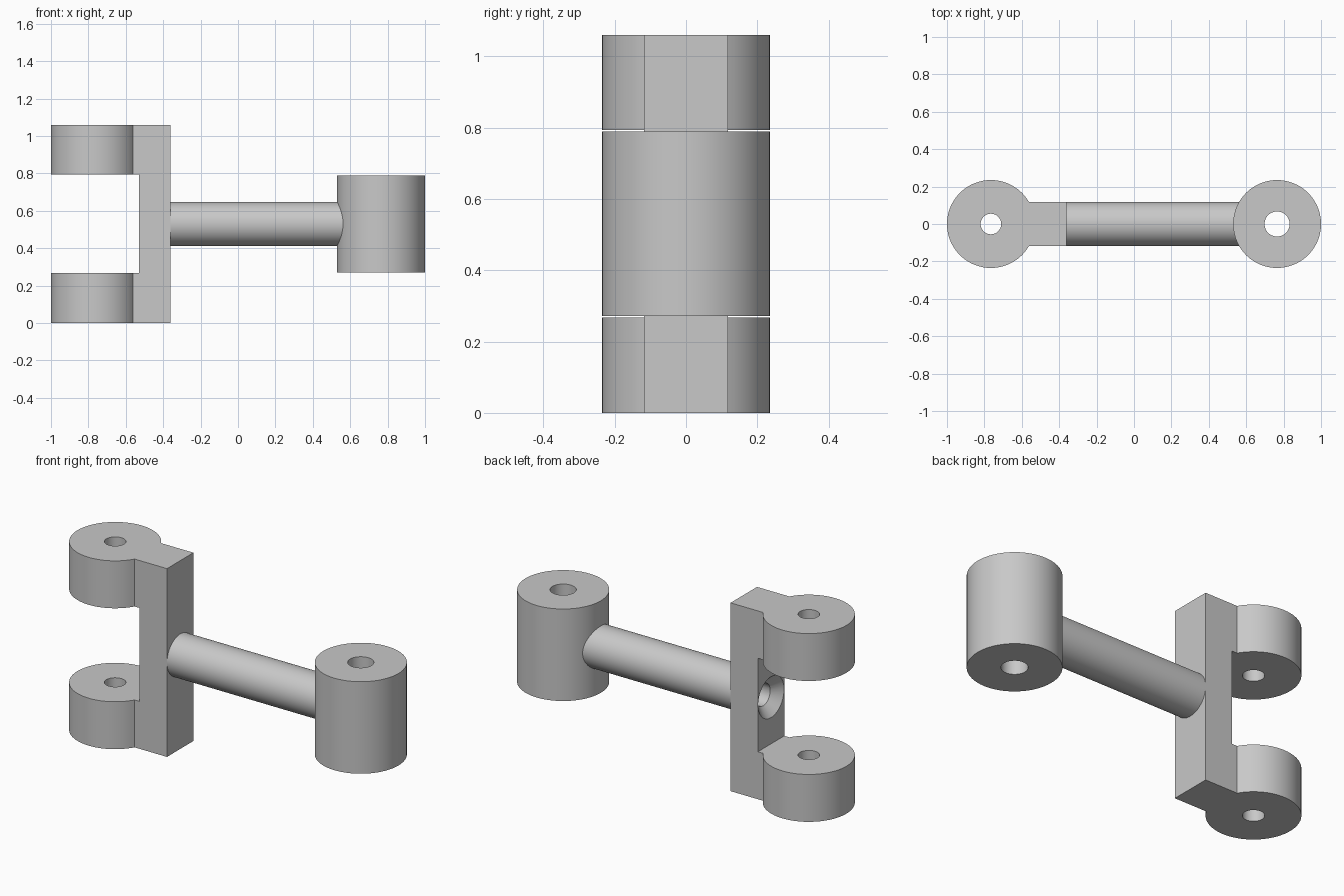
import bpy, bmesh, math
from mathutils import Matrix, Vector

cube = bpy.data.objects.get("Cube")
if cube:
    bpy.data.objects.remove(cube, do_unlink=True)

HEIGHT = 1.06
MID = HEIGHT / 2
PIN_X = 0.765        # hinge axes lie at -PIN_X and +PIN_X
EYE_R = 0.235        # outer radius of the hinge eyes
HALF_W = 0.1175      # half width of the bar, radius of the rod
BAR_IN, BAR_OUT = -0.53, -0.36
LUG_H = 0.267
SEGS = 64

grey = bpy.data.materials.new("light grey")
grey.use_nodes = True
colour = (0.58, 0.58, 0.58, 1)
grey.diffuse_color = colour
grey.node_tree.nodes["Principled BSDF"].inputs["Base Color"].default_value = colour


def make_object(name, bm):
    bmesh.ops.recalc_face_normals(bm, faces=bm.faces)
    mesh = bpy.data.meshes.new(name)
    bm.to_mesh(mesh)
    bm.free()
    mesh.materials.append(grey)
    obj = bpy.data.objects.new(name, mesh)
    bpy.context.collection.objects.link(obj)
    return obj


def cylinder(name, start, end, r1, r2=None):
    """Cylinder or cone running from start to end."""
    a, b = Vector(start), Vector(end)
    turn = (b - a).to_track_quat('Z', 'Y').to_matrix().to_4x4()
    bm = bmesh.new()
    bmesh.ops.create_cone(bm, cap_ends=True, segments=SEGS, radius1=r1,
                          radius2=r1 if r2 is None else r2, depth=(b - a).length,
                          matrix=Matrix.Translation((a + b) / 2) @ turn)
    return make_object(name, bm)


def box(name, low, high):
    a, b = Vector(low), Vector(high)
    bm = bmesh.new()
    bmesh.ops.create_cube(bm, size=1, matrix=Matrix.Translation((a + b) / 2)
                          @ Matrix.Diagonal((*(b - a), 1)))
    return make_object(name, bm)


def cut(obj, cutter):
    mod = obj.modifiers.new("cut", 'BOOLEAN')
    mod.operation, mod.solver, mod.object = 'DIFFERENCE', 'EXACT', cutter
    bpy.ops.object.select_all(action='DESELECT')
    bpy.context.view_layer.objects.active = obj
    obj.select_set(True)
    bpy.ops.object.modifier_apply(modifier=mod.name)
    bpy.data.objects.remove(cutter, do_unlink=True)


def finish(obj):
    bpy.ops.object.select_all(action='DESELECT')
    bpy.context.view_layer.objects.active = obj
    obj.select_set(True)
    bpy.ops.object.shade_smooth_by_angle(angle=math.radians(30))


# Clevis: keyhole outline extruded to full height
start = math.asin(HALF_W / EYE_R)
outline = [(BAR_OUT, -HALF_W), (BAR_OUT, HALF_W)]
for i in range(SEGS + 1):
    t = start + (2 * math.pi - 2 * start) * i / SEGS
    outline.append((-PIN_X + EYE_R * math.cos(t), EYE_R * math.sin(t)))
bm = bmesh.new()
face = bm.faces.new([bm.verts.new((x, y, 0)) for x, y in outline])
side = bmesh.ops.extrude_face_region(bm, geom=[face])
bmesh.ops.translate(bm, vec=(0, 0, HEIGHT),
                    verts=[v for v in side["geom"] if isinstance(v, bmesh.types.BMVert)])
clevis = make_object("clevis", bm)

# Slot between the lugs, hinge pin hole, countersunk screw hole
cut(clevis, box("slot_cutter", (-1.1, -0.4, LUG_H), (BAR_IN, 0.4, HEIGHT - LUG_H)))
cut(clevis, cylinder("pin_cutter", (-PIN_X, 0, -0.1), (-PIN_X, 0, HEIGHT + 0.1), 0.055))
cut(clevis, cylinder("screw_cutter", (BAR_IN - 0.1, 0, MID), (BAR_OUT + 0.05, 0, MID), 0.062))
cut(clevis, cylinder("sink_cutter", (BAR_IN - 0.01, 0, MID), (BAR_IN + 0.05, 0, MID),
                     0.126, 0.061))
finish(clevis)

# Connecting rod
finish(cylinder("rod", (BAR_OUT, 0, MID), (0.64, 0, MID), HALF_W))

# Barrel with its pin hole
barrel = cylinder("barrel", (PIN_X, 0, 0.271), (PIN_X, 0, 0.789), EYE_R)
cut(barrel, cylinder("barrel_cutter", (PIN_X, 0, 0), (PIN_X, 0, HEIGHT), 0.067))
finish(barrel)
